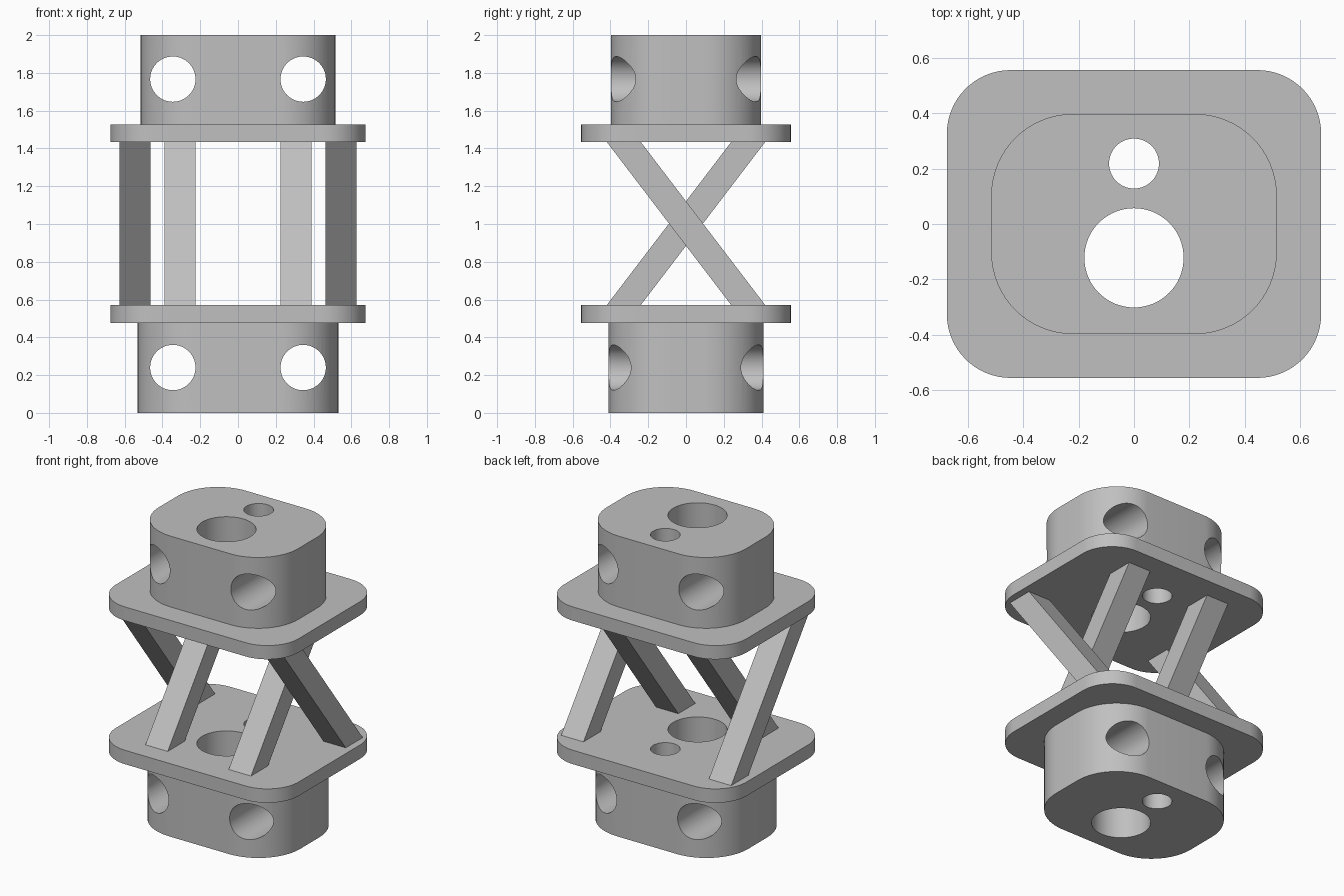
import bpy, bmesh, math

if "Cube" in bpy.data.objects:
    bpy.data.objects.remove(bpy.data.objects["Cube"])

grey = bpy.data.materials.new("plain_grey")
grey.diffuse_color = (0.527, 0.527, 0.527, 1)
grey.use_nodes = True
grey.node_tree.nodes["Principled BSDF"].inputs["Base Color"].default_value = grey.diffuse_color


def prism(name, outline, axis, start, end):
    """Extrude a closed list of 3D points along one axis from start to end."""
    bm = bmesh.new()
    rings = []
    for level in (start, end):
        ring = []
        for p in outline:
            p = list(p)
            p.insert(axis, level)
            ring.append(bm.verts.new(p))
        rings.append(ring)
    a, b = rings
    n = len(a)
    bm.faces.new(a)
    bm.faces.new(b)
    for i in range(n):
        bm.faces.new((a[i], a[(i + 1) % n], b[(i + 1) % n], b[i]))
    bmesh.ops.recalc_face_normals(bm, faces=bm.faces)
    mesh = bpy.data.meshes.new(name)
    bm.to_mesh(mesh)
    bm.free()
    mesh.materials.append(grey)
    obj = bpy.data.objects.new(name, mesh)
    bpy.context.collection.objects.link(obj)
    return obj


def rounded(hx, hy, r, steps=16):
    pts = []
    for q, (sx, sy) in enumerate(((1, 1), (-1, 1), (-1, -1), (1, -1))):
        for i in range(steps + 1):
            t = math.pi / 2 * (q + i / steps)
            pts.append((sx * (hx - r) + r * math.cos(t), sy * (hy - r) + r * math.sin(t)))
    return pts


def circle(cx, cy, r, n=64):
    return [(cx + r * math.cos(2 * math.pi * i / n), cy + r * math.sin(2 * math.pi * i / n)) for i in range(n)]


def combine(obj, tool, operation):
    mod = obj.modifiers.new(operation, 'BOOLEAN')
    mod.operation = operation
    mod.solver = 'EXACT'
    mod.object = tool
    bpy.ops.object.select_all(action='DESELECT')
    bpy.context.view_layer.objects.active = obj
    obj.select_set(True)
    bpy.ops.object.modifier_apply(modifier=mod.name)
    bpy.data.objects.remove(tool)


def flanged_block(name, hx, hy, r, z0, z1, plate0, plate1, hole_z):
    # Rounded block fused with its wider flange plate
    body = prism(name, rounded(hx, hy, r), 2, z0, z1)
    combine(body, prism("flange_plate", rounded(0.675, 0.555, 0.23), 2, plate0, plate1), 'UNION')
    # Large and small vertical bores
    for y, rad in ((-0.122, 0.179), (0.218, 0.09)):
        combine(body, prism("bore_cutter", circle(0, y, rad), 2, -0.2, 2.2), 'DIFFERENCE')
    # Pair of front-to-back holes
    for s in (-1, 1):
        combine(body, prism("cross_cutter", circle(s * 0.345, hole_z, 0.12), 1, -1, 1), 'DIFFERENCE')
    bpy.ops.object.shade_smooth_by_angle(angle=math.radians(30))
    return body


flanged_block("lower_block", 0.531, 0.41, 0.31, 0, 0.52, 0.477, 0.57, 0.24)
flanged_block("upper_block", 0.515, 0.397, 0.295, 1.48, 2, 1.435, 1.527, 1.767)

# Crossed slanted struts: inner pair leans back, outer pair leans forward
for label, lean, x0, x1 in (("inner", 1, 0.225, 0.39), ("outer", -1, 0.463, 0.628)):
    for side, s in (("left", -1), ("right", 1)):
        outline = [(lean * y, z) for y, z in ((-0.42, 0.57), (-0.24, 0.57), (0.42, 1.435), (0.24, 1.435))]
        prism(f"{label}_strut_{side}", outline, 0, s * x0, s * x1)
